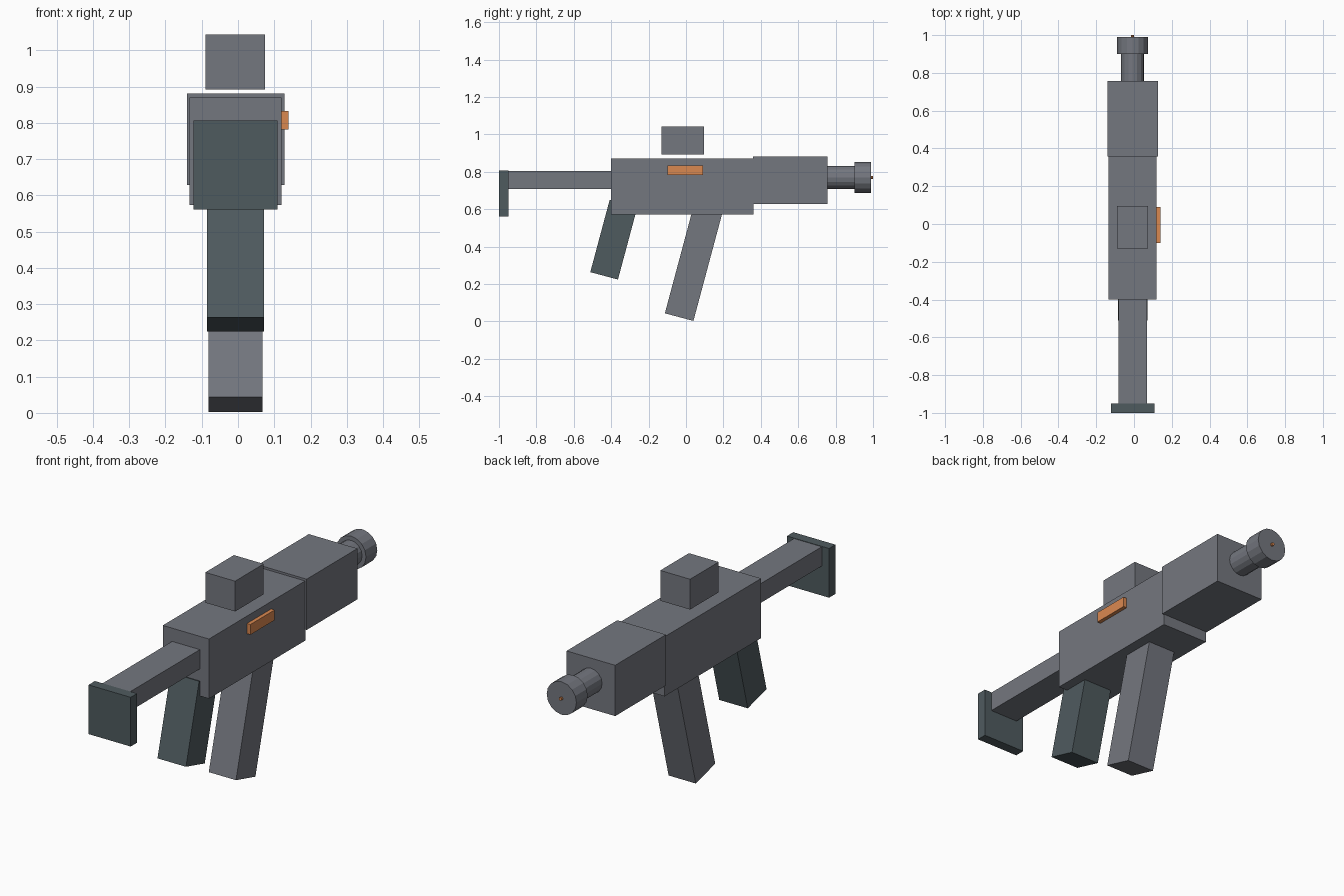
import bpy, math
from mathutils import Matrix, Vector

if "Cube" in bpy.data.objects:
    bpy.data.objects.remove(bpy.data.objects["Cube"])

CX = -0.007  # centre line of the body


def material(name, rgb):
    lin = [((c / 255 + 0.055) / 1.055) ** 2.4 for c in rgb]
    m = bpy.data.materials.new(name)
    m.diffuse_color = (*lin, 1)
    m.use_nodes = True
    m.node_tree.nodes["Principled BSDF"].inputs["Base Color"].default_value = m.diffuse_color
    return m


grey = material("steel grey", (116, 119, 127))
dark = material("dark slate", (79, 91, 95))
orange = material("orange", (218, 136, 80))


def finish(name, mat):
    o = bpy.context.object
    o.name = name
    o.data.materials.append(mat)
    return o


def box(name, mat, x, y, z, tilt=0):
    """Box from (min, max) ranges, optionally tilted about x."""
    size = [b - a for a, b in (x, y, z)]
    mid = [(a + b) / 2 for a, b in (x, y, z)]
    bpy.ops.mesh.primitive_cube_add(size=1)
    o = finish(name, mat)
    o.data.transform(Matrix.Rotation(tilt, 4, 'X') @ Matrix.Diagonal((*size, 1)))
    o.location = mid
    return o


def tilted_leg(name, mat, width, depth, length, y, z):
    """Post leaning 15 degrees forward, centred on (y, z)."""
    return box(name, mat, (CX - width / 2, CX + width / 2),
               (y - depth / 2, y + depth / 2),
               (z - length / 2, z + length / 2), math.radians(-15))


def tube(name, mat, radius, y0, y1, z=0.77, sides=16):
    bpy.ops.mesh.primitive_cylinder_add(vertices=sides, radius=radius, depth=y1 - y0)
    o = finish(name, mat)
    o.data.transform(Matrix.Rotation(math.pi / 2, 4, 'X'))
    o.location = Vector((CX, (y0 + y1) / 2, z))
    return o


# Main body
box("receiver", grey, (-0.134, 0.120), (-0.40, 0.36), (0.573, 0.870))
box("handguard", grey, (-0.140, 0.128), (0.357, 0.757), (0.628, 0.881))

# Stock
box("stock_bar", grey, (-0.083, 0.070), (-0.96, -0.39), (0.708, 0.804))
box("butt_plate", dark, (-0.123, 0.109), (-1.0, -0.95), (0.561, 0.806))

# Floating sight and side plate
box("sight", grey, (-0.089, 0.075), (-0.130, 0.095), (0.892, 1.043))
box("side_plate", orange, (0.118, 0.139), (-0.10, 0.09), (0.782, 0.833))

# Leaning grip and magazine
tilted_leg("rear_grip", dark, 0.157, 0.153, 0.40, -0.386, 0.437)
tilted_leg("magazine", grey, 0.150, 0.158, 0.60, 0.041, 0.313)

# Barrel, muzzle and tip
tube("barrel", grey, 0.061, 0.74, 0.91)
tube("muzzle", grey, 0.082, 0.90, 0.989)
tube("muzzle_tip", orange, 0.008, 0.97, 1.0, sides=8)
